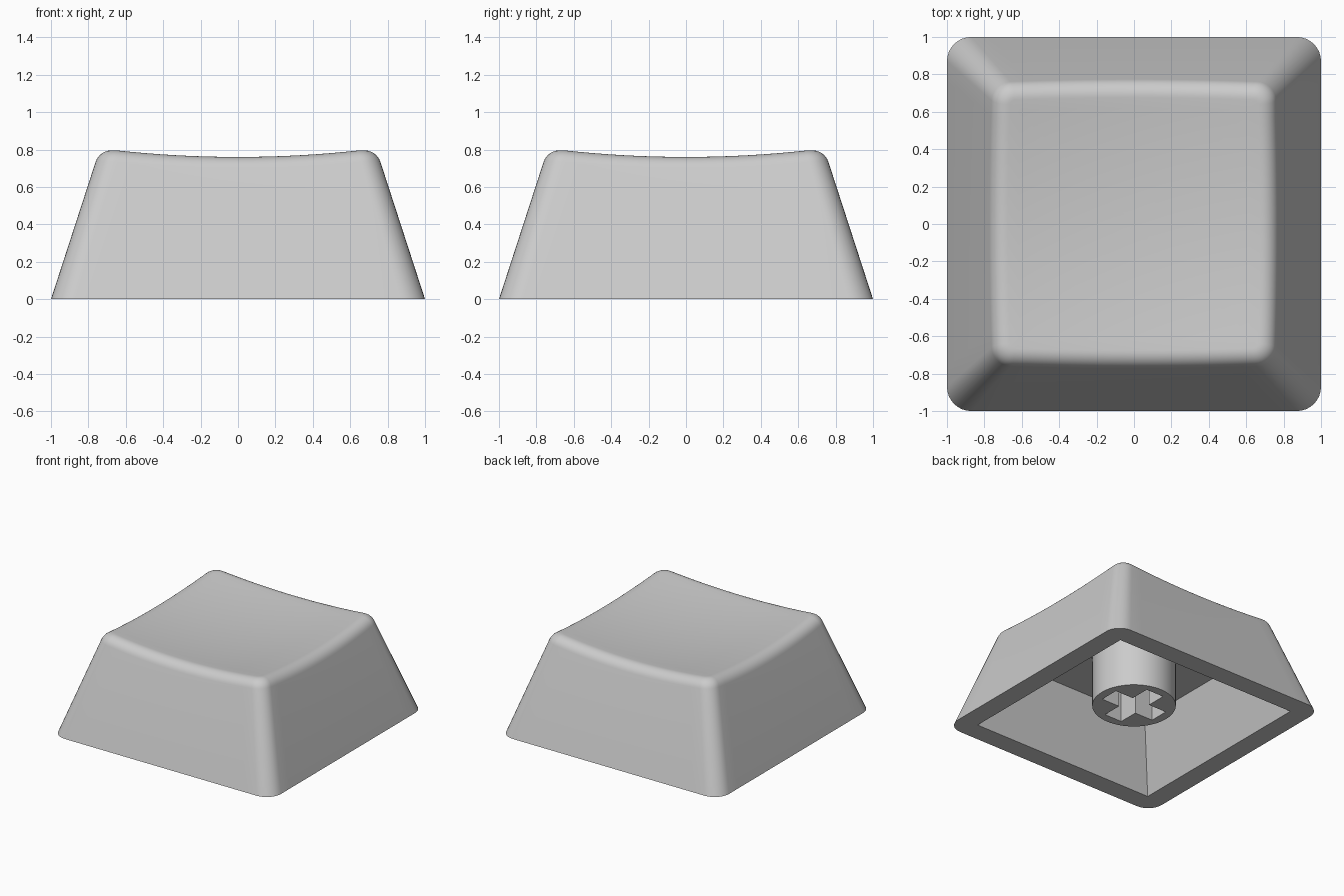
import bpy, bmesh, math
from mathutils import Vector

if "Cube" in bpy.data.objects:
    bpy.data.objects.remove(bpy.data.objects["Cube"])

HEIGHT, SLOPE, FILLET = 0.8, 0.325, 0.075     # outer wall and top edge rounding
CEILING, STEM_BOTTOM = 0.53, 0.11

grey = bpy.data.materials.new("light_grey")
grey.diffuse_color = (0.6, 0.6, 0.6, 1)
grey.use_nodes = True
grey.node_tree.nodes["Principled BSDF"].inputs["Base Color"].default_value = grey.diffuse_color


def dish(p):
    """Height of the scooped top surface above a plan point."""
    return 0.72 + 0.087 * (p.x ** 2 + p.y ** 2)


def outline(half, radius, arc=8, straight=16):
    """Rounded square as (point, outward normal) pairs."""
    pts, c = [], half - radius
    for k in range(4):
        turn = k * math.pi / 2
        side = Vector((math.cos(turn), math.sin(turn), 0))
        along = Vector((-side.y, side.x, 0))
        for i in range(straight):
            pts.append((side * half + along * c * (2 * i / straight - 1), side))
        for i in range(arc):
            a = turn + math.pi / 2 * i / arc
            n = Vector((math.cos(a), math.sin(a), 0))
            pts.append(((side + along) * c + n * radius, n))
    return pts


def square(pts, half, z):
    """Push outline points onto a sharp-cornered square."""
    out = []
    for p in pts:
        q = p * (half / max(abs(p.x), abs(p.y)))
        out.append(Vector((q.x, q.y, z)))
    return out


def finish(bm, name):
    bmesh.ops.recalc_face_normals(bm, faces=bm.faces[:])
    mesh = bpy.data.meshes.new(name)
    bm.to_mesh(mesh)
    bm.free()
    mesh.materials.append(grey)
    obj = bpy.data.objects.new(name, mesh)
    bpy.context.collection.objects.link(obj)
    bpy.ops.object.select_all(action='DESELECT')
    obj.select_set(True)
    bpy.context.view_layer.objects.active = obj
    bpy.ops.object.shade_smooth_by_angle(angle=math.radians(35))
    return obj


# Cap shell: cavity, rim, sloped walls, rounded edge and dished top
base = outline(1.0, 0.13)
upper = outline(1.0 - SLOPE * HEIGHT, 0.10)
foot = [p for p, n in base]
edge = []
for (b, _), (u, n) in zip(base, upper):
    z = HEIGHT
    for _ in range(12):
        z = dish(b.lerp(u, z / HEIGHT))
    t = b.lerp(u, z / HEIGHT)
    t.z = z
    low = t + (b - t).normalized() * FILLET
    top = t - n * FILLET
    top.z = dish(top)
    edge.append((low, t, top))

rings = [square(foot, 0.66, CEILING), square(foot, 0.836, 0), foot]
weight = math.cos(math.radians(36))
for i in range(9):
    s = i / 8
    a, m, c = (1 - s) ** 2, 2 * s * (1 - s) * weight, s * s
    rings.append([(l * a + t * m + q * c) / (a + m + c) for l, t, q in edge])
for i in range(11, 0, -1):
    ring = []
    for _, _, q in edge:
        p = Vector((q.x * i / 12, q.y * i / 12, 0))
        p.z = dish(p)
        ring.append(p)
    rings.append(ring)

bm = bmesh.new()
loops = [[bm.verts.new(p) for p in ring] for ring in rings]
count = len(foot)
for r0, r1 in zip(loops, loops[1:]):
    for i in range(count):
        j = (i + 1) % count
        bm.faces.new((r0[i], r0[j], r1[j], r1[i]))
bm.faces.new(loops[0])
centre = bm.verts.new((0, 0, dish(Vector())))
for i in range(count):
    bm.faces.new((loops[-1][i], loops[-1][(i + 1) % count], centre))
finish(bm, "cap_shell")

# Stem: round post with a cross-shaped socket
L, W = 0.245, 0.08
arm = [(L, -W), (L, W), (W, W)]
cross = []
for k in range(4):
    c, s = round(math.cos(k * math.pi / 2)), round(math.sin(k * math.pi / 2))
    cross += [(x * c - y * s, x * s + y * c) for x, y in arm]
circle = [(0.315 * math.cos(k * math.pi / 32), 0.315 * math.sin(k * math.pi / 32))
          for k in range(64)]
bm = bmesh.new()
edges = []
for loop in (circle, cross):
    vs = [bm.verts.new((x, y, STEM_BOTTOM)) for x, y in loop]
    edges += [bm.edges.new((vs[i - 1], vs[i])) for i in range(len(vs))]
bmesh.ops.triangle_fill(bm, edges=edges, use_beauty=True, normal=(0, 0, -1))
new = bmesh.ops.extrude_face_region(bm, geom=bm.faces[:], use_keep_orig=True)
moved = [g for g in new["geom"] if isinstance(g, bmesh.types.BMVert)]
bmesh.ops.translate(bm, verts=moved, vec=(0, 0, CEILING + 0.03 - STEM_BOTTOM))
finish(bm, "stem")
